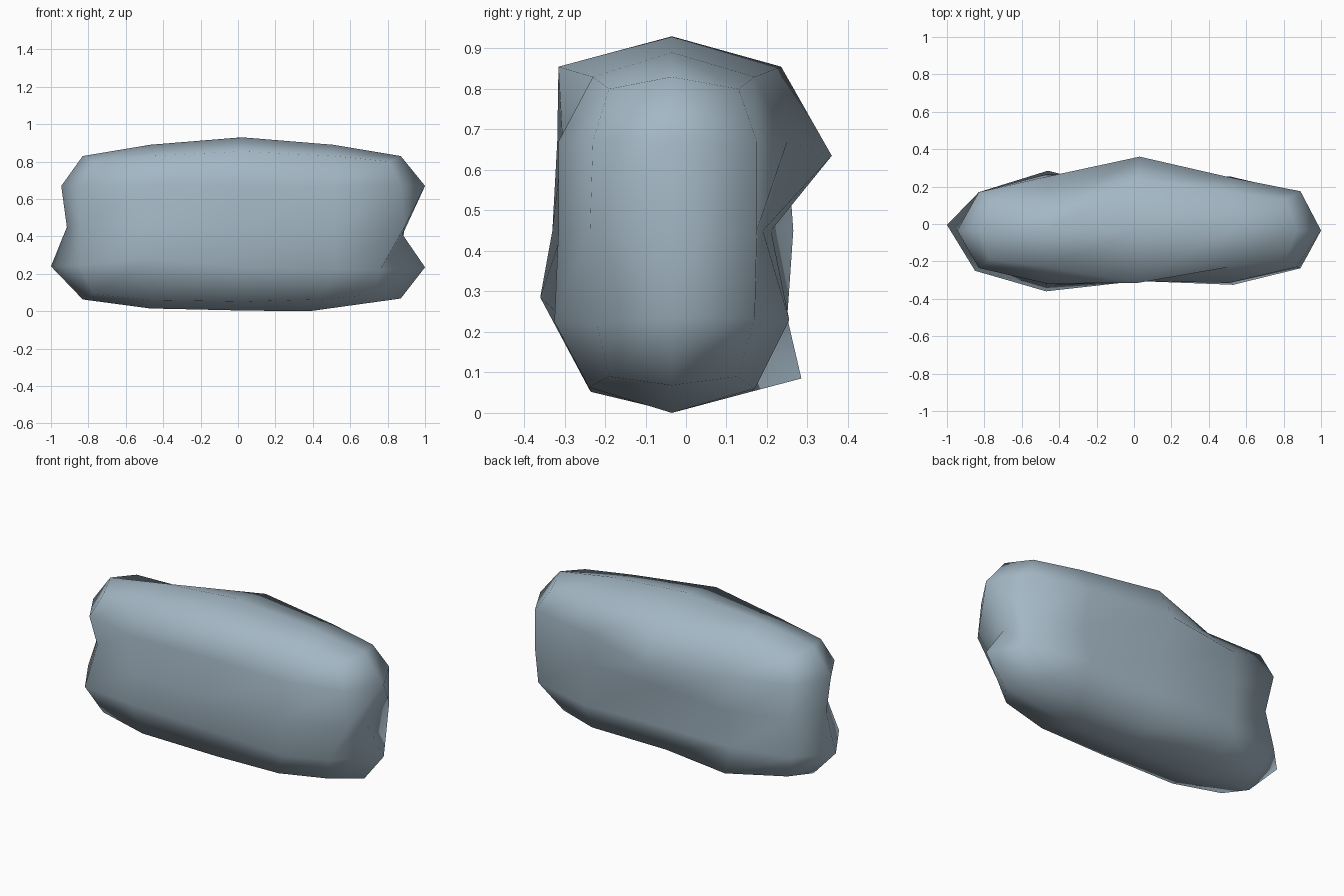
import bpy, bmesh

# Stone colour
mat = bpy.data.materials.new("blue grey stone")
mat.diffuse_color = (0.37, 0.475, 0.555, 1)

YC = -0.035                      # y of the ridge line
LOW, MID, HIGH = 0.235, 0.45, 0.67   # heights of the side rows

# Stations along x: x, edge x, top z, top edge z, bottom z, bottom edge z,
# top edge front y, back y, bottom edge front y, back y, side front y, side back y
stations = [
    (-0.83, -0.77, 0.83, 0.80, 0.063, 0.09, -0.19, 0.13, -0.19, 0.13, -0.235, 0.17),
    (-0.47, -0.47, 0.89, 0.83, 0.015, 0.06, -0.23, 0.17, -0.24, 0.17, -0.318, 0.25),
    (0.02, 0.02, 0.93, 0.855, 0.004, 0.052, -0.315, 0.235, -0.235, 0.16, -0.305, 0.25),
    (0.51, 0.51, 0.89, 0.83, 0.005, 0.06, -0.23, 0.17, -0.24, 0.17, -0.315, 0.25),
    (0.87, 0.81, 0.83, 0.80, 0.068, 0.09, -0.19, 0.13, -0.19, 0.13, -0.23, 0.17),
]

# Bumps and dents: (station, ring index) -> (x, y, z) position
nudges = {
    (0, 3): (-0.79, 0.15, 0.45),
    (0, 8): (-0.85, -0.25, 0.245),
    (0, 9): (-0.83, -0.16, 0.47),
    (1, 1): (-0.44, 0.09, 0.83),
    (1, 2): (-0.48, 0.25, 0.66),
    (1, 3): (-0.47, 0.265, 0.45),
    (1, 5): (-0.46, 0.285, 0.085),
    (1, 8): (-0.47, -0.36, 0.285),
    (1, 9): (-0.47, -0.33, 0.45),
    (2, 2): (0.03, 0.36, 0.635),
    (2, 3): (0.02, 0.21, 0.45),
    (3, 3): (0.51, 0.19, 0.45),
    (3, 4): (0.51, 0.255, 0.23),
    (3, 6): (0.38, YC, 0.0),
    (3, 7): (0.44, -0.24, 0.063),
    (3, 8): (0.53, -0.325, 0.225),
    (4, 2): (0.89, 0.175, 0.67),
    (4, 3): (0.89, 0.175, 0.45),
    (4, 5): (0.73, 0.13, 0.09),
    (4, 7): (0.73, -0.19, 0.09),
    (4, 8): (0.76, -0.22, 0.22),
    (4, 9): (0.89, -0.237, 0.45),
}


def ring(i, s):
    """Twelve points around the stone, from the ridge over the back side."""
    x, xe, top, tedge, bot, bedge, tf, tb, bf, bb, sf, sb = s
    pts = [(x, YC, top), (xe, tb, tedge), (x, sb, HIGH), (x, sb, MID), (x, sb, LOW),
           (xe, bb, bedge), (x, YC, bot), (xe, bf, bedge), (x, sf, LOW), (x, sf, MID),
           (x, sf, HIGH), (xe, tf, tedge)]
    return [nudges.get((i, k), p) for k, p in enumerate(pts)]


bm = bmesh.new()
rings = [[bm.verts.new(p) for p in ring(i, s)] for i, s in enumerate(stations)]

# Long sides
for a, b in zip(rings, rings[1:]):
    for k in range(12):
        j = (k + 1) % 12
        bm.faces.new((a[k], a[j], b[j], b[k]))

# Ends, each with a centre column of three points
ends = ((rings[0], ((-0.945, YC, HIGH), (-0.915, YC, MID), (-1.0, -0.005, 0.24))),
        (rings[-1], ((1.0, YC, HIGH), (0.88, YC, 0.41), (1.0, YC, 0.235))))
for r, column in ends:
    c = [r[0]] + [bm.verts.new(p) for p in column]
    for side in (r[:7], [r[0]] + r[:5:-1]):
        bm.faces.new((c[0], side[1], side[2], c[1]))
        bm.faces.new((c[1], side[2], side[3], c[2]))
        bm.faces.new((c[2], side[3], side[4], c[3]))
        bm.faces.new((c[3], side[4], side[5], side[6]))

bmesh.ops.recalc_face_normals(bm, faces=bm.faces)
for f in bm.faces:
    f.smooth = True

mesh = bpy.data.meshes.new("stone")
bm.to_mesh(mesh)
bm.free()
mesh.materials.append(mat)
stone = bpy.data.objects.new("stone", mesh)
bpy.context.collection.objects.link(stone)
